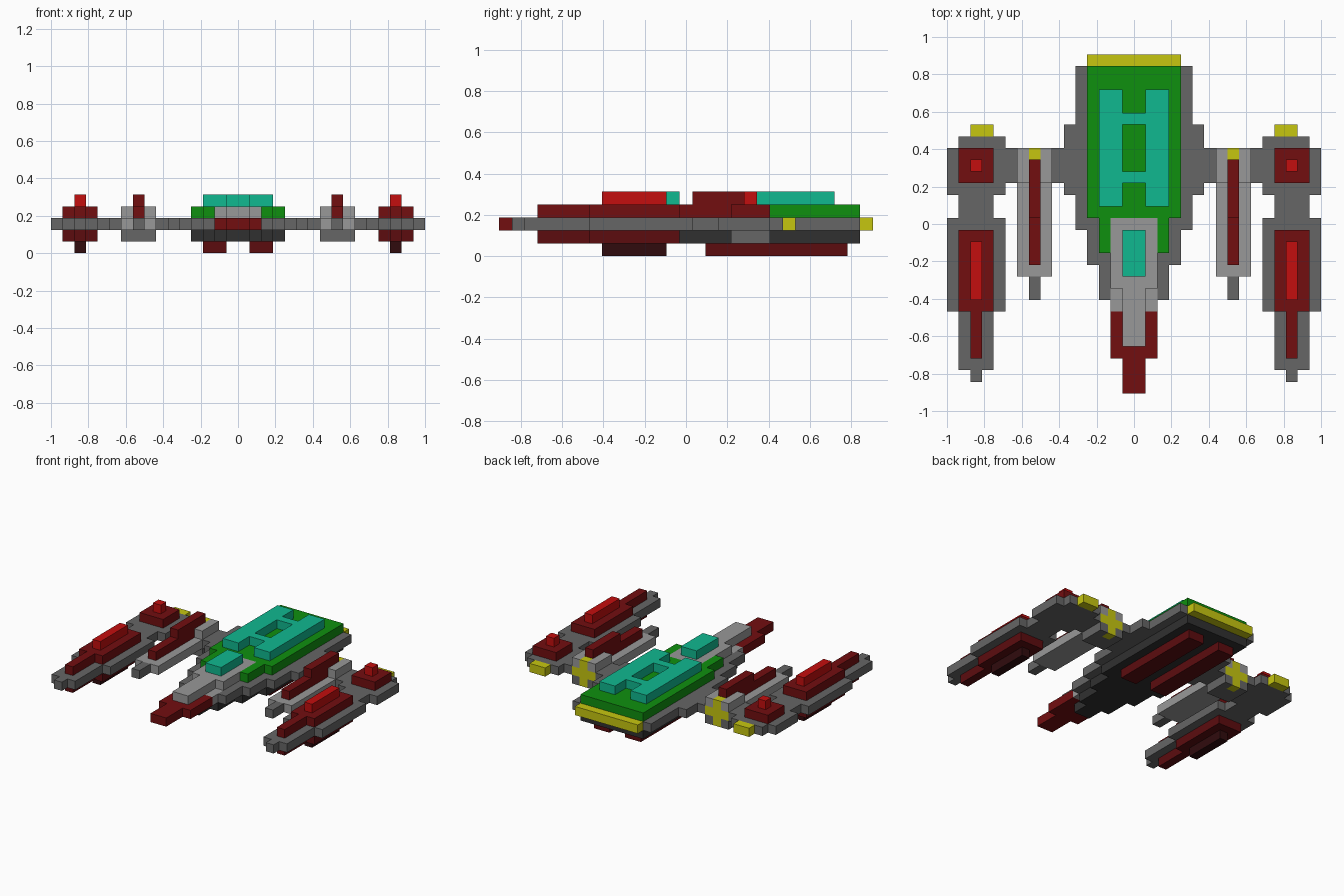
import bpy
import bmesh

cube = bpy.data.objects.get("Cube")
if cube:
    bpy.data.objects.remove(cube, do_unlink=True)

U = 2 / 32          # block size
Y0 = -14.5 * U      # nose position


def material(name, hex_code):
    rgb = []
    for i in range(3):
        c = int(hex_code[2 * i:2 * i + 2], 16) / 255
        rgb.append(c / 12.92 if c < 0.04 else ((c + 0.055) / 1.055) ** 2.4)
    m = bpy.data.materials.new(name)
    m.use_nodes = True
    m.diffuse_color = (*rgb, 1)
    m.node_tree.nodes["Principled BSDF"].inputs["Base Color"].default_value = (*rgb, 1)
    return m


GREY = material("mid grey", "666666")
LIGHT = material("light grey", "989898")
DARK = material("charcoal", "303030")
YELLOW = material("yellow", "c6c610")
GREEN = material("green", "0f900f")
TEAL = material("teal", "10b890")
RED = material("bright red", "c40e0e")
CRIMSON = material("dark red", "720e10")
MAROON = material("maroon", "5c0c0f")
DEEP = material("deep maroon", "300b0d")


def part(name, mat, layer, rects, mirrored=False):
    """Slab one block tall; rects are (x0, x1, y0, y1) in blocks, y from the nose."""
    bm = bmesh.new()
    for x0, x1, y0, y1 in rects:
        vs = [bm.verts.new((x * U, Y0 + y * U, layer * U))
              for x, y in ((x0, y0), (x1, y0), (x1, y1), (x0, y1))]
        base = bm.faces.new(vs)
        top = bmesh.ops.extrude_face_region(bm, geom=[base])["geom"]
        moved = [v for v in top if isinstance(v, bmesh.types.BMVert)]
        bmesh.ops.translate(bm, verts=moved, vec=(0, 0, U))
    bmesh.ops.recalc_face_normals(bm, faces=bm.faces)
    mesh = bpy.data.meshes.new(name)
    bm.to_mesh(mesh)
    bm.free()
    mesh.materials.append(mat)
    obj = bpy.data.objects.new(name, mesh)
    bpy.context.collection.objects.link(obj)
    if mirrored:
        obj.modifiers.new("Mirror", "MIRROR").use_mirror_merge = False


def centred(name, mat, layer, steps):
    """Stepped slab on the centre line; steps are (half width, y0, y1)."""
    part(name, mat, layer, [(-w, w, a, b) for w, a, b in steps])


def pair(name, mat, layer, *rects):
    part(name, mat, layer, rects, mirrored=True)


# Central hull
centred("hull_keel", DARK, 1, [(1, 6, 8), (2, 8, 11), (3, 11, 14), (4, 14, 28)])
centred("hull_deck", GREY, 2, [(3, 9, 11), (4, 11, 14), (5, 14, 17), (6, 17, 23), (5, 23, 28)])
pair("hull_deck_front", GREY, 2, (2, 3, 8, 9))
centred("nose_tip", CRIMSON, 2, [(1, 0, 3), (2, 3, 7)])
centred("nose_base", LIGHT, 2, [(2, 7, 9)])
centred("nose_ridge", LIGHT, 3, [(1, 4, 9), (2, 9, 15)])
centred("engine_strip", YELLOW, 2, [(4, 28, 29)])
pair("belly_rail", MAROON, 0, (1, 3, 16, 27))

# Upper shell, cockpit and roof panel
centred("upper_shell", GREEN, 3, [(4, 15, 28)])
pair("shell_shoulder", GREEN, 3, (2, 3, 12, 15))
centred("cockpit", TEAL, 4, [(1, 10, 14)])
pair("roof_panel_side", TEAL, 4, (1, 3, 16, 26))
centred("roof_panel_bridges", TEAL, 4, [(1, 18, 19), (1, 23, 24)])

# Wings
pair("wing", GREY, 2, (6, 7, 18, 21), (7, 10, 18, 20), (10, 11, 18, 21))

# Mid-wing guns
pair("gun_body", LIGHT, 2, (7, 10, 10, 18))
pair("gun_muzzle", GREY, 2, (8, 9, 8, 10))
pair("gun_housing_upper", LIGHT, 3, (7, 8, 18, 21), (9, 10, 18, 21))
pair("gun_housing_lower", GREY, 1, (7, 8, 18, 21), (9, 10, 18, 21), (8, 9, 18, 20))
pair("gun_fin", CRIMSON, 3, (8, 9, 11, 20))
pair("gun_fin_crest", CRIMSON, 4, (8, 9, 15, 20))
pair("gun_thruster_middle", YELLOW, 2, (7, 10, 20, 21))
for label, layer in (("lower", 1), ("upper", 3)):
    pair("gun_thruster_" + label, YELLOW, layer, (8, 9, 20, 21))

# Wingtip pods
pair("pod_body", GREY, 2, (13, 14, 1, 2), (12, 15, 2, 7), (11, 16, 7, 15),
     (12, 15, 15, 17), (11, 16, 17, 21), (11, 15, 21, 22))
pair("pod_thruster", YELLOW, 2, (12, 14, 22, 23))
for label, layer, mat in (("upper", 3, CRIMSON), ("lower", 1, MAROON)):
    pair("pod_armour_" + label, mat, layer, (13, 14, 3, 7), (12, 15, 7, 14))
for label, layer, mat in (("top", 4, RED), ("bottom", 0, DEEP)):
    pair("pod_ridge_" + label, mat, layer, (13, 14, 8, 13))
pair("pod_turret", CRIMSON, 3, (12, 15, 18, 21))
pair("pod_turret_cap", RED, 4, (13, 14, 19, 20))
